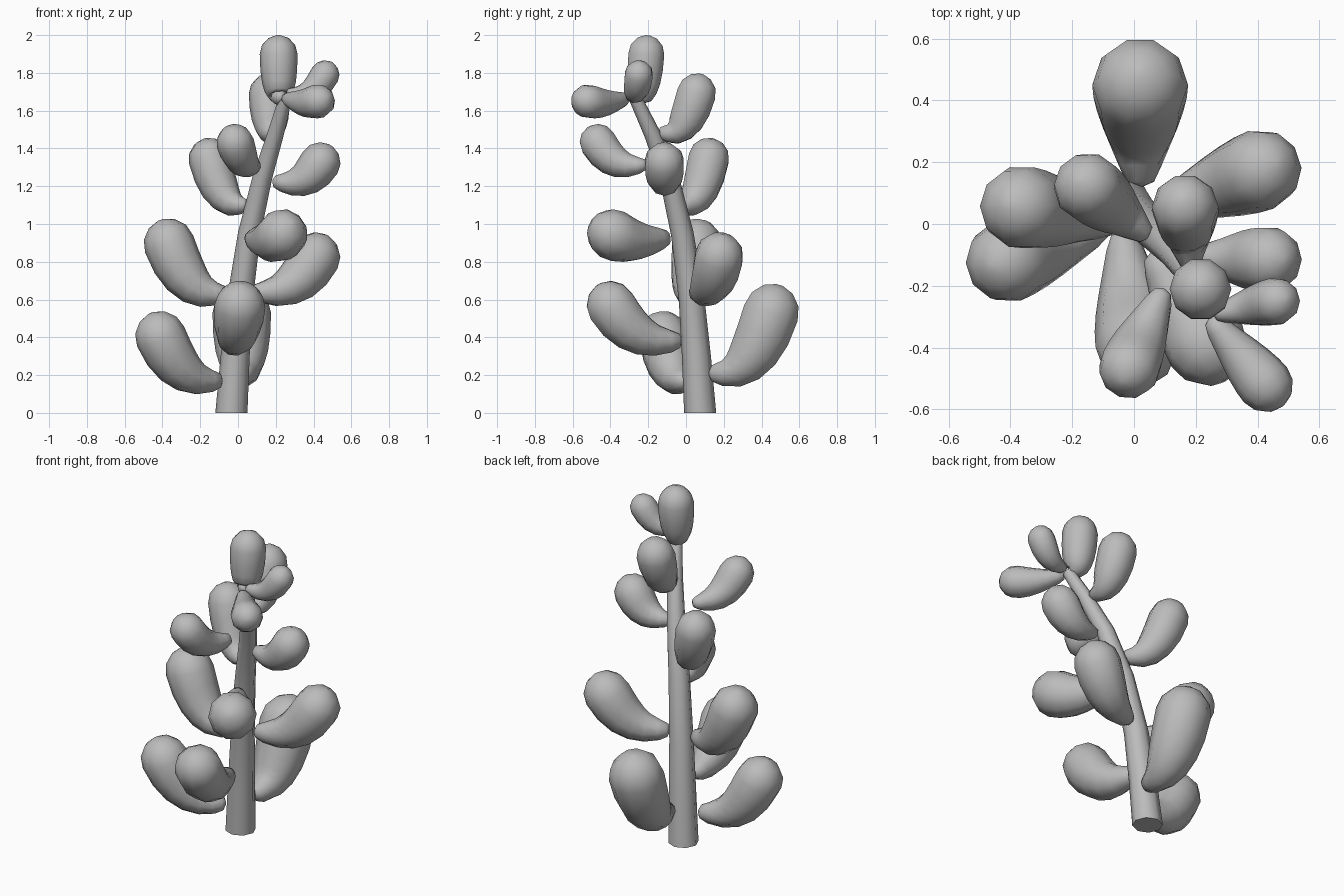
import bpy, bmesh, math
from mathutils import Vector

cube = bpy.data.objects.get("Cube")
if cube:
    bpy.data.objects.remove(cube)

grey = bpy.data.materials.new("plain_grey")
grey.use_nodes = True
grey.diffuse_color = (0.5, 0.5, 0.5, 1)
grey.node_tree.nodes["Principled BSDF"].inputs["Base Color"].default_value = (0.5, 0.5, 0.5, 1)


def skin(name, rings, sides, sharp):
    """Skin a closed tube through rings of (centre, direction, radius)."""
    bm = bmesh.new()
    loops = []
    for centre, direction, radius in rings:
        turn = Vector((0, 0, 1)).rotation_difference(direction)
        loops.append([bm.verts.new(centre + turn @ Vector((
            radius * math.cos(math.tau * i / sides),
            radius * math.sin(math.tau * i / sides), 0))) for i in range(sides)])
    for low, high in zip(loops, loops[1:]):
        for i in range(sides):
            j = (i + 1) % sides
            bm.faces.new((low[i], low[j], high[j], high[i]))
    bm.faces.new(loops[0][::-1])
    bm.faces.new(loops[-1])
    bmesh.ops.recalc_face_normals(bm, faces=bm.faces)
    mesh = bpy.data.meshes.new(name)
    bm.to_mesh(mesh)
    bm.free()
    mesh.materials.append(grey)
    obj = bpy.data.objects.new(name, mesh)
    bpy.context.collection.objects.link(obj)
    bpy.ops.object.select_all(action='DESELECT')
    obj.select_set(True)
    bpy.context.view_layer.objects.active = obj
    bpy.ops.object.shade_smooth_by_angle(angle=math.radians(sharp))


def leaf(name, base, tip, radius):
    """Plump leaf that leaves the stem sideways and bends up to a round tip."""
    a, c = Vector(base), Vector(tip)
    b = a.lerp(c, 0.62)
    b.z = a.z - 0.03 + 0.1 * (c.z - a.z)
    thin = radius * 0.45
    start, end = (b - a).normalized(), (c - b).normalized()
    rings = [(a - start * thin * math.cos(t), start, thin * math.sin(t))
             for t in (0.12, 0.7)]
    steps = 5
    for i in range(steps + 1):
        t = i / steps
        centre = a * (1 - t) ** 2 + b * 2 * t * (1 - t) + c * t * t
        direction = ((b - a) * (1 - t) + (c - b) * t).normalized()
        grow = math.sin(t * math.pi / 2)
        rings.append((centre, direction, thin + (radius - thin) * grow))
    rings += [(c + end * radius * math.sin(t), end, radius * math.cos(t))
              for t in (0.5, 1.0, 1.45)]
    skin(name, rings, 10, 80)


# Leaning stem, tapering upwards
path = [Vector(p) for p in ((-0.035, 0.075, 0), (-0.015, 0.055, 0.3), (0.01, 0.03, 0.6),
                            (0.06, -0.02, 0.95), (0.13, -0.09, 1.25),
                            (0.2, -0.18, 1.48), (0.25, -0.265, 1.66))]
stem = []
for i, point in enumerate(path):
    ahead = path[min(i + 1, len(path) - 1)] - path[max(i - 1, 0)]
    direction = ahead.normalized() if i else Vector((0, 0, 1))
    stem.append((point, direction, 0.085 - 0.05 * i / (len(path) - 1)))
skin("stem", stem, 8, 50)

# Leaves from the ground up: base, tip centre, tip radius
leaf("low_right_leaf", (-0.14, -0.02, 0.17), (-0.41, -0.12, 0.405), 0.135)
leaf("low_back_leaf", (0.02, 0.19, 0.21), (0.02, 0.45, 0.53), 0.155)
leaf("low_front_leaf", (-0.03, -0.08, 0.38), (0.01, -0.395, 0.565), 0.135)
leaf("lower_right_leaf", (-0.11, 0.01, 0.63), (-0.365, 0.055, 0.895), 0.135)
leaf("lower_left_leaf", (0.13, 0.07, 0.64), (0.41, 0.175, 0.825), 0.132)
leaf("middle_front_leaf", (0.09, -0.14, 0.92), (0.235, -0.39, 0.945), 0.135)
leaf("middle_right_leaf", (0.01, -0.01, 1.1), (-0.15, 0.12, 1.345), 0.112)
leaf("middle_left_leaf", (0.23, -0.11, 1.22), (0.435, -0.115, 1.325), 0.108)
leaf("upper_front_leaf", (0.08, -0.25, 1.31), (-0.015, -0.465, 1.43), 0.1)
leaf("upper_back_leaf", (0.18, -0.1, 1.48), (0.165, 0.055, 1.69), 0.108)
leaf("crown_front_leaf", (0.27, -0.335, 1.66), (0.425, -0.52, 1.65), 0.09)
leaf("crown_left_leaf", (0.29, -0.285, 1.69), (0.46, -0.25, 1.79), 0.077)
leaf("crown_top_leaf", (0.22, -0.245, 1.67), (0.215, -0.21, 1.9), 0.1)
